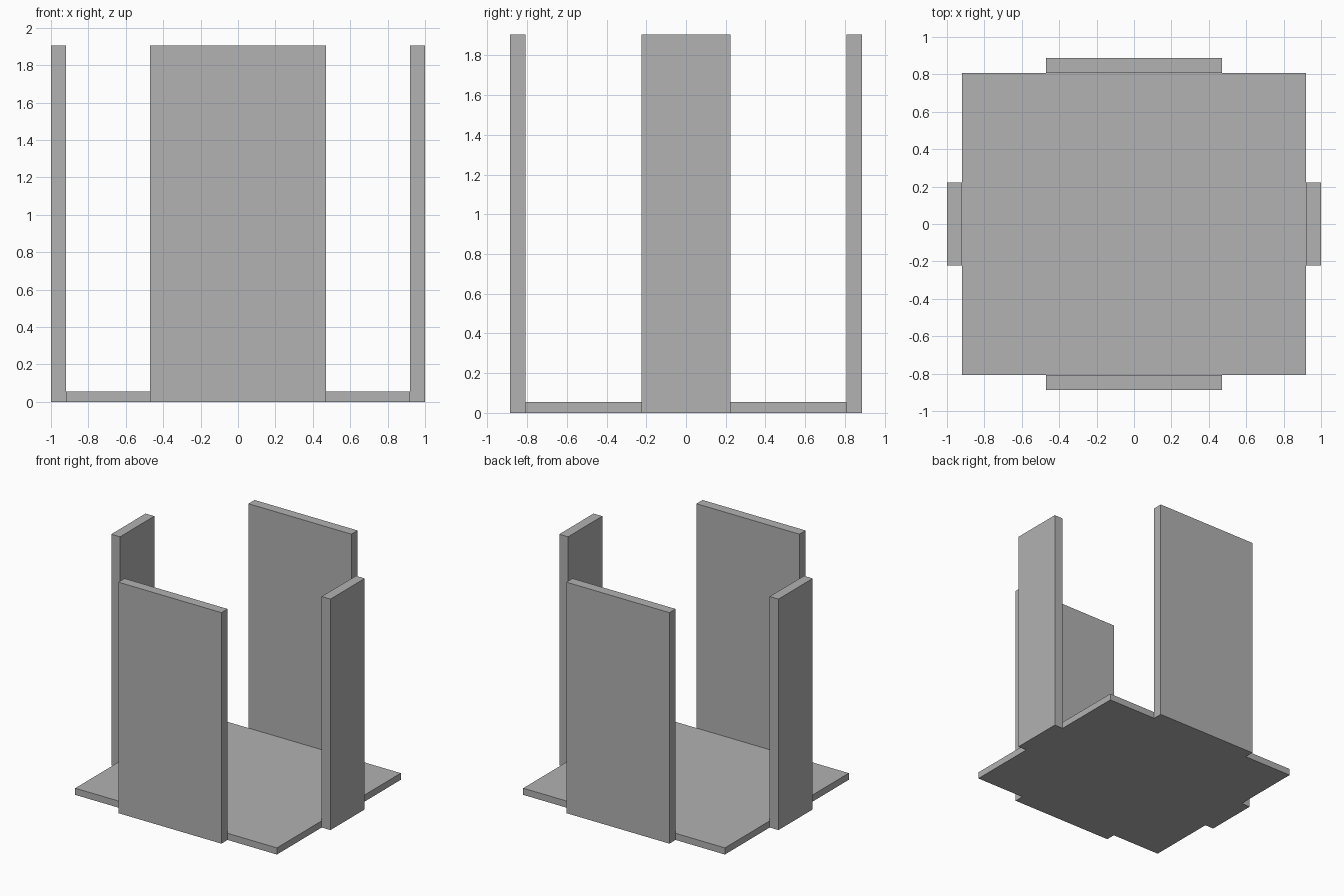
import bpy

cube = bpy.data.objects.get("Cube")
if cube:
    bpy.data.objects.remove(cube, do_unlink=True)

# Single flat grey
grey = bpy.data.materials.new("plain_grey")
grey.use_nodes = True
color = (0.445, 0.445, 0.445, 1)
grey.diffuse_color = color
grey.node_tree.nodes["Principled BSDF"].inputs["Base Color"].default_value = color


def box(name, x, y, width, depth, height):
    """Box standing on the ground, centred at x, y."""
    bpy.ops.mesh.primitive_cube_add(size=1, location=(x, y, height / 2))
    obj = bpy.context.object
    obj.name = name
    obj.scale = (width, depth, height)
    bpy.ops.object.transform_apply(location=False, rotation=False, scale=True)
    obj.data.materials.append(grey)
    return obj


BASE_X, BASE_Y = 0.92, 0.807   # half sizes of the floor
THICK, HEIGHT = 0.08, 1.905    # wall panels

# Floor slab
box("floor_slab", 0, 0, 2 * BASE_X, 2 * BASE_Y, 0.055)

# Wide panels at front and back
for name, side in (("front_panel", -1), ("back_panel", 1)):
    box(name, 0, side * (BASE_Y + THICK / 2), 0.94, THICK, HEIGHT)

# Narrow panels at the sides
for name, side in (("right_panel", -1), ("left_panel", 1)):
    box(name, side * (BASE_X + THICK / 2), 0, THICK, 0.446, HEIGHT)
